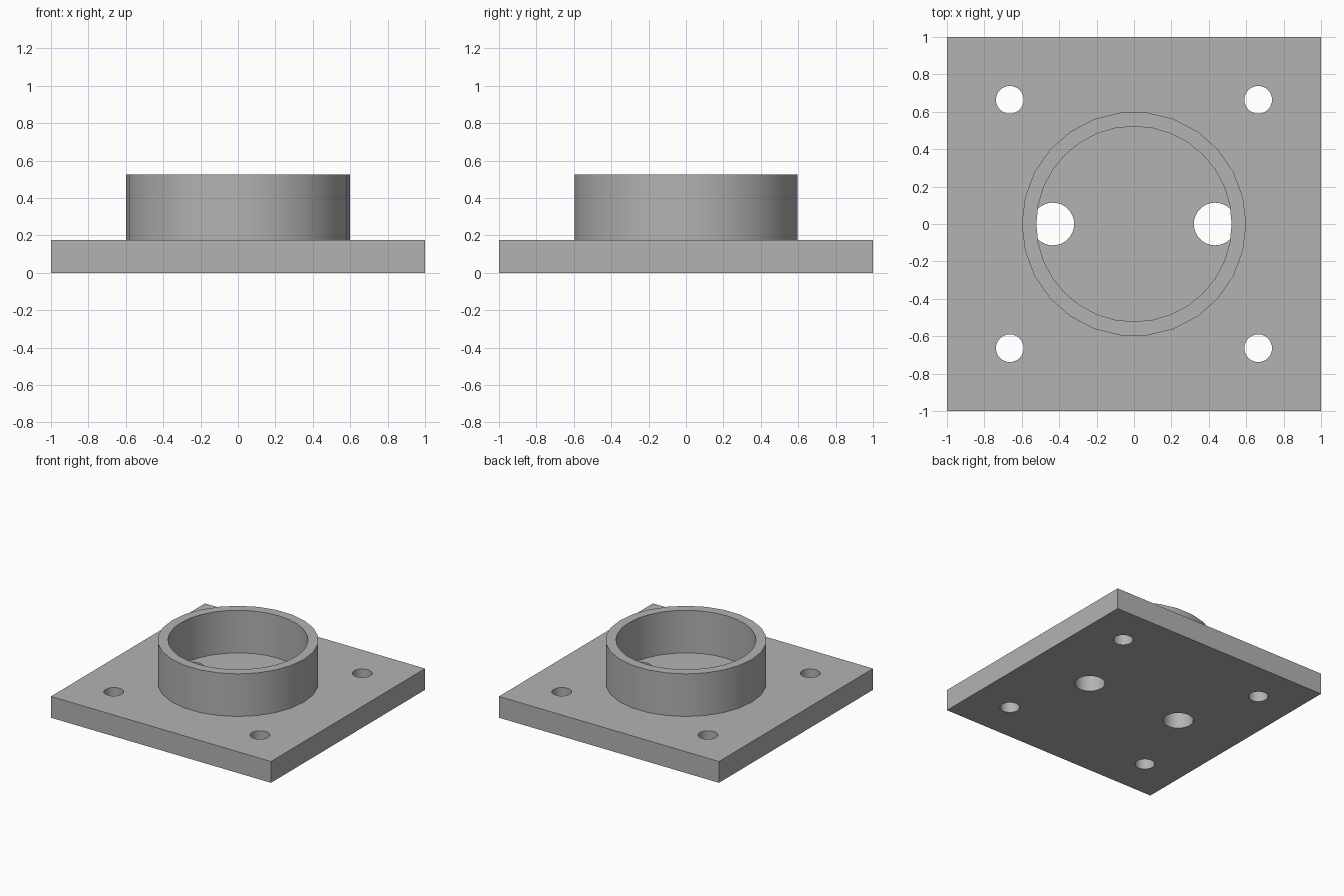
import bpy
import math

default = bpy.data.objects.get("Cube")
if default:
    bpy.data.objects.remove(default, do_unlink=True)

PLATE_TOP, RING_TOP = 0.175, 0.525

grey = bpy.data.materials.new("plain_grey")
grey.use_nodes = True
grey.diffuse_color = (0.45, 0.45, 0.45, 1)
grey.node_tree.nodes["Principled BSDF"].inputs["Base Color"].default_value = grey.diffuse_color


def cylinder(name, radius, low, high, sides, x=0, y=0):
    # vertices start on the x axis
    bpy.ops.mesh.primitive_cylinder_add(
        vertices=sides, radius=radius, depth=high - low,
        location=(x, y, (low + high) / 2), rotation=(0, 0, math.pi / 2))
    obj = bpy.context.object
    obj.name = name
    return obj


def cut(target, cutters):
    bpy.ops.object.select_all(action="DESELECT")
    bpy.context.view_layer.objects.active = target
    target.select_set(True)
    for cutter in cutters:
        mod = target.modifiers.new("hole", "BOOLEAN")
        mod.operation, mod.solver, mod.object = "DIFFERENCE", "EXACT", cutter
        bpy.ops.object.modifier_apply(modifier=mod.name)
        bpy.data.objects.remove(cutter, do_unlink=True)
    target.data.materials.clear()
    target.data.materials.append(grey)
    bpy.ops.object.shade_smooth_by_angle(angle=math.radians(30))


# square base plate with corner bolt holes and two larger feed holes
bpy.ops.mesh.primitive_cube_add(size=1, location=(0, 0, PLATE_TOP / 2))
plate = bpy.context.object
plate.name = "base_plate"
plate.scale = (2, 2, PLATE_TOP)
bpy.ops.object.transform_apply(location=False, rotation=False, scale=True)
holes = [cylinder("bolt_hole", 0.074, -0.1, 0.3, 32, sx * 0.664, sy * 0.664)
         for sx in (-1, 1) for sy in (-1, 1)]
holes += [cylinder("feed_hole", 0.114, -0.1, 0.3, 32, sx * 0.434) for sx in (-1, 1)]
cut(plate, holes)

# upright collar, overhanging the outer edges of the feed holes
collar = cylinder("collar", 0.6, PLATE_TOP, RING_TOP, 26)
cut(collar, [cylinder("collar_bore", 0.522, 0, 0.7, 32)])
